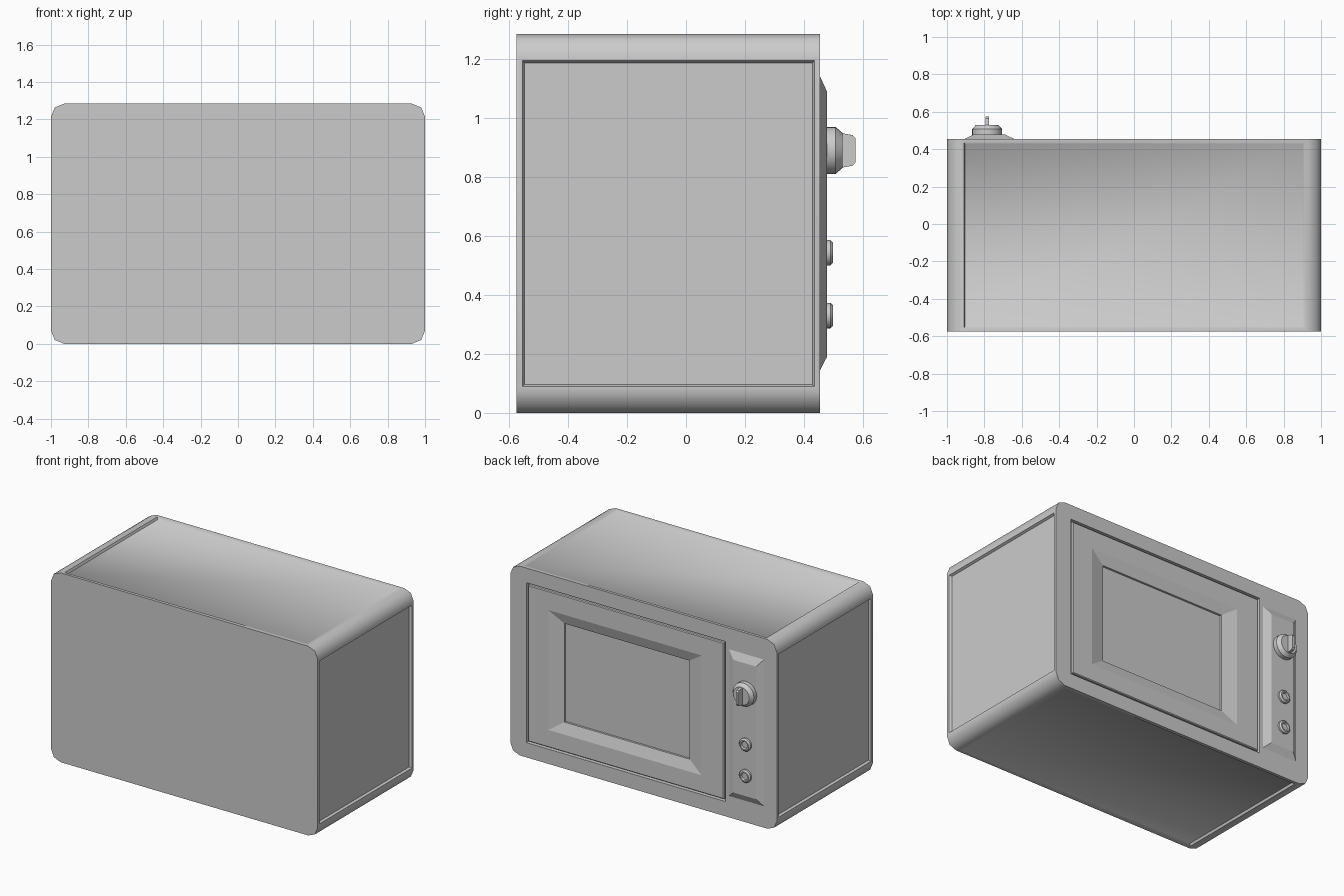
import bpy, bmesh, math
from mathutils import Vector

if "Cube" in bpy.data.objects:
    bpy.data.objects.remove(bpy.data.objects["Cube"])

grey = bpy.data.materials.new("grey")
grey.diffuse_color = (0.6, 0.6, 0.6, 1)
grey.use_nodes = True
grey.node_tree.nodes["Principled BSDF"].inputs["Base Color"].default_value = grey.diffuse_color

H = 1.284                 # overall height
Y0, Y1 = -0.575, 0.455    # depth of the case; the door is on the +y side


def finish(bm, name, angle=30):
    """Turn a bmesh into a smooth object whose steep edges stay sharp."""
    bmesh.ops.recalc_face_normals(bm, faces=bm.faces)
    me = bpy.data.meshes.new(name)
    bm.to_mesh(me)
    bm.free()
    me.materials.append(grey)
    me.shade_smooth()
    me.set_sharp_from_angle(angle=math.radians(angle))
    ob = bpy.data.objects.new(name, me)
    bpy.context.collection.objects.link(ob)
    return ob


def loft(name, rings, angle=30):
    """Join rings of (x, y, z) points and cap both ends."""
    bm = bmesh.new()
    loops = [[bm.verts.new(p) for p in r] for r in rings]
    for a, b in zip(loops, loops[1:]):
        for i in range(len(a)):
            j = (i + 1) % len(a)
            bm.faces.new((a[i], a[j], b[j], b[i]))
    bm.faces.new(loops[0])
    bm.faces.new(loops[-1])
    return finish(bm, name, angle)


def rect(x0, x1, z0, z1, y):
    return [(x0, y, z0), (x1, y, z0), (x1, y, z1), (x0, y, z1)]


def circle(cx, cz, r, y, n=24):
    return [(cx + r * math.cos(i * math.tau / n), y,
             cz + r * math.sin(i * math.tau / n)) for i in range(n)]


# Case: box with rounded long edges
bm = bmesh.new()
bmesh.ops.create_cube(bm, size=1)
for v in bm.verts:
    v.co = Vector((v.co.x * 2, Y1 if v.co.y > 0 else Y0, (v.co.z + 0.5) * H))
long_edges = [e for e in bm.edges
              if abs(e.verts[0].co.y - e.verts[1].co.y) > 0.5]
bmesh.ops.bevel(bm, geom=long_edges, offset=0.07, segments=2,
                profile=0.5, affect='EDGES')
bm.normal_update()

# Sunken panels on the top, bottom and both sides
panels = [f for f in bm.faces
          if max(abs(f.normal.x), abs(f.normal.z)) > 0.99]
bmesh.ops.inset_individual(bm, faces=panels, thickness=0.028)
bmesh.ops.inset_individual(bm, faces=panels, thickness=0.01, depth=-0.015)
for f in panels:
    if abs(f.normal.z) > 0.9:        # top and bottom panels run out at +x
        for v in f.verts:
            if v.co.x > 0:
                v.co.z = H if v.co.z > H / 2 else 0
case = finish(bm, "case", 50)

# Pocket for the door
pocket = loft("door_pocket_cutter", [rect(-0.615, 0.88, 0.10, 1.185, 0.415),
                                     rect(-0.615, 0.88, 0.10, 1.185, 0.6)])
pocket.hide_render = True
pocket.hide_viewport = True
cut = case.modifiers.new("door_pocket", 'BOOLEAN')
cut.operation = 'DIFFERENCE'
cut.solver = 'EXACT'
cut.object = pocket

# Door with a sloped frame around a recessed window
loft("door", [
    rect(-0.603, 0.868, 0.112, 1.173, 0.414),
    rect(-0.603, 0.868, 0.112, 1.173, 0.450),
    rect(-0.598, 0.863, 0.117, 1.168, 0.455),
    rect(-0.436, 0.715, 0.23, 1.043, 0.455),
    rect(-0.33, 0.61, 0.302, 0.971, 0.432),
    rect(-0.33, 0.61, 0.302, 0.971, 0.418),
], 10)

# Raised control plate with sloped edges
loft("control_plate", [
    rect(-0.905, -0.64, 0.145, 1.14, 0.44),
    rect(-0.905, -0.64, 0.145, 1.14, Y1),
    rect(-0.86, -0.69, 0.19, 1.09, 0.478),
], 10)

# Timer knob and its grip
KX = -0.785
loft("timer_knob", [circle(KX, 0.89, r, y) for r, y in
                    ((0.08, 0.47), (0.08, 0.507), (0.06, 0.53))])
loft("knob_grip", [
    rect(KX - 0.009, KX + 0.009, 0.832, 0.948, 0.52),
    rect(KX - 0.009, KX + 0.009, 0.832, 0.948, 0.53),
    rect(KX - 0.009, KX + 0.009, 0.838, 0.942, 0.565),
    rect(KX - 0.009, KX + 0.009, 0.850, 0.930, 0.575),
], 30)

# Two push buttons with dished faces
for i, z in enumerate((0.543, 0.33)):
    loft(f"button_{i + 1}", [circle(KX, z, r, y) for r, y in
                             ((0.043, 0.47), (0.043, 0.49), (0.034, 0.499),
                              (0.026, 0.499), (0.022, 0.488))])
